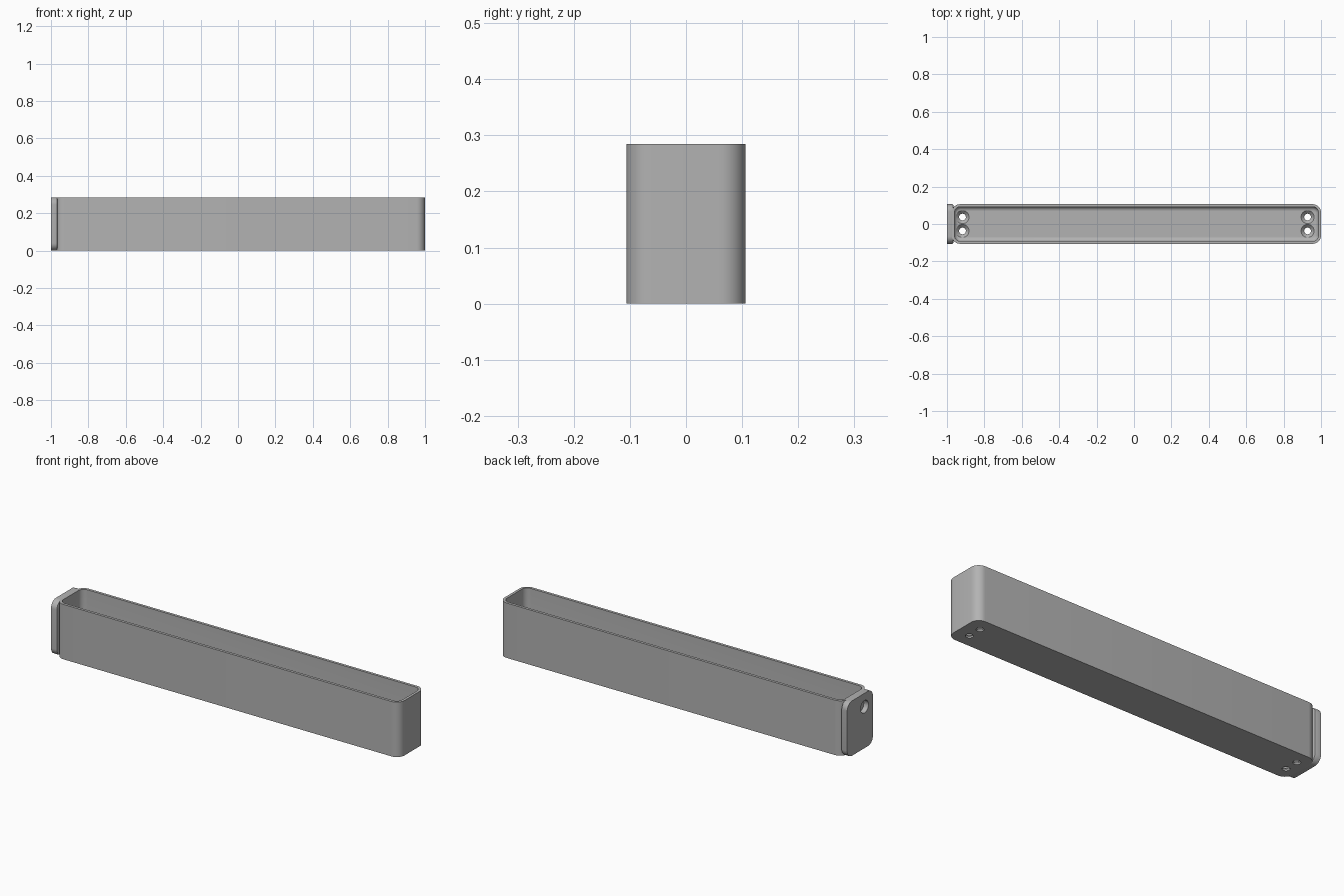
import bpy, bmesh
from math import sin, cos, pi, radians
from mathutils import Vector, Matrix

if "Cube" in bpy.data.objects:
    bpy.data.objects.remove(bpy.data.objects["Cube"])

grey = bpy.data.materials.new("plain grey")
grey.use_nodes = True
COLOR = (0.45, 0.45, 0.45, 1)
grey.diffuse_color = COLOR
grey.node_tree.nodes["Principled BSDF"].inputs["Base Color"].default_value = COLOR

SEGMENTS = 10
HEIGHT = 0.285
HALF_DEPTH = 0.106


def rounded_ring(half_a, half_b, radius, z):
    """Rounded rectangle outline; a circle when both halves equal the radius."""
    points = []
    for corner, (sa, sb) in enumerate([(1, 1), (-1, 1), (-1, -1), (1, -1)]):
        for i in range(SEGMENTS):
            t = (corner + i / (SEGMENTS - 1)) * pi / 2
            points.append(Vector((sa * (half_a - radius) + radius * cos(t),
                                  sb * (half_b - radius) + radius * sin(t), z)))
    return points


def loft(name, rings, matrix):
    """Skin a stack of matching rings and cap both ends."""
    bm = bmesh.new()
    loops = [[bm.verts.new(p) for p in ring] for ring in rings]
    count = len(loops[0])
    for low, high in zip(loops, loops[1:]):
        for i in range(count):
            j = (i + 1) % count
            bm.faces.new((low[i], low[j], high[j], high[i]))
    bm.faces.new(loops[0][::-1])
    bm.faces.new(loops[-1])
    bmesh.ops.remove_doubles(bm, verts=bm.verts, dist=1e-6)
    bmesh.ops.recalc_face_normals(bm, faces=bm.faces)
    bm.transform(matrix)
    mesh = bpy.data.meshes.new(name)
    bm.to_mesh(mesh)
    bm.free()
    mesh.materials.append(grey)
    obj = bpy.data.objects.new(name, mesh)
    bpy.context.collection.objects.link(obj)
    return obj


def round_cutter(profile, matrix):
    return loft("hole_cutter", [rounded_ring(r, r, r, z) for r, z in profile], matrix)


def select(obj):
    bpy.ops.object.select_all(action='DESELECT')
    obj.select_set(True)
    bpy.context.view_layer.objects.active = obj


def cut(obj, cutters):
    select(obj)
    for cutter in cutters:
        cutter.hide_render = True
        mod = obj.modifiers.new("hole", 'BOOLEAN')
        mod.operation = 'DIFFERENCE'
        mod.solver = 'EXACT'
        mod.object = cutter
        bpy.ops.object.modifier_apply(modifier=mod.name)
        bpy.data.objects.remove(cutter)


# Open tray with rounded corners and a filleted floor
LEFT, RIGHT = -0.974, 1.0
HALF = (RIGHT - LEFT) / 2
WALL, FLOOR, FILLET, CORNER = 0.014, 0.025, 0.022, 0.045


def tray_ring(inset, z):
    return rounded_ring(HALF - inset, HALF_DEPTH - inset, CORNER - inset, z)


rings = [tray_ring(0, 0), tray_ring(0, HEIGHT), tray_ring(WALL, HEIGHT)]
for i in range(7):
    a = i / 6 * pi / 2
    rings.append(tray_ring(WALL + FILLET * (1 - cos(a)), FLOOR + FILLET * (1 - sin(a))))
tray = loft("tray", rings, Matrix.Translation(((LEFT + RIGHT) / 2, 0, 0)))

# Countersunk screw holes in the floor
screw = [(0.018, -0.02), (0.018, 0.008), (0.035, FLOOR), (0.035, FLOOR + 0.02)]
cut(tray, [round_cutter(screw, Matrix.Translation((x, y, 0)))
           for x in (-0.917, 0.928) for y in (-0.037, 0.037)])

# End plate, lofted along its thickness and turned to face -x
turn = Matrix.Rotation(-pi / 2, 4, 'Y')
PLATE_CORNER, SOFT = 0.04, 0.005


def plate_ring(inset, depth):
    return rounded_ring(HEIGHT / 2 - inset, HALF_DEPTH - inset, PLATE_CORNER - inset, depth)


plate = loft("end_plate",
             [plate_ring(SOFT, 0.966), plate_ring(SOFT * 0.3, 0.9675), plate_ring(0, 0.971),
              plate_ring(0, 1.0)],
             Matrix.Translation((0, 0, HEIGHT / 2)) @ turn)

# Single round hole high on the end plate
cut(plate, [round_cutter([(0.032, 0.95), (0.032, 1.02)],
                         Matrix.Translation((0, -0.037, 0.215)) @ turn)])

for obj in (tray, plate):
    select(obj)
    bpy.ops.object.shade_smooth_by_angle(angle=radians(30))
